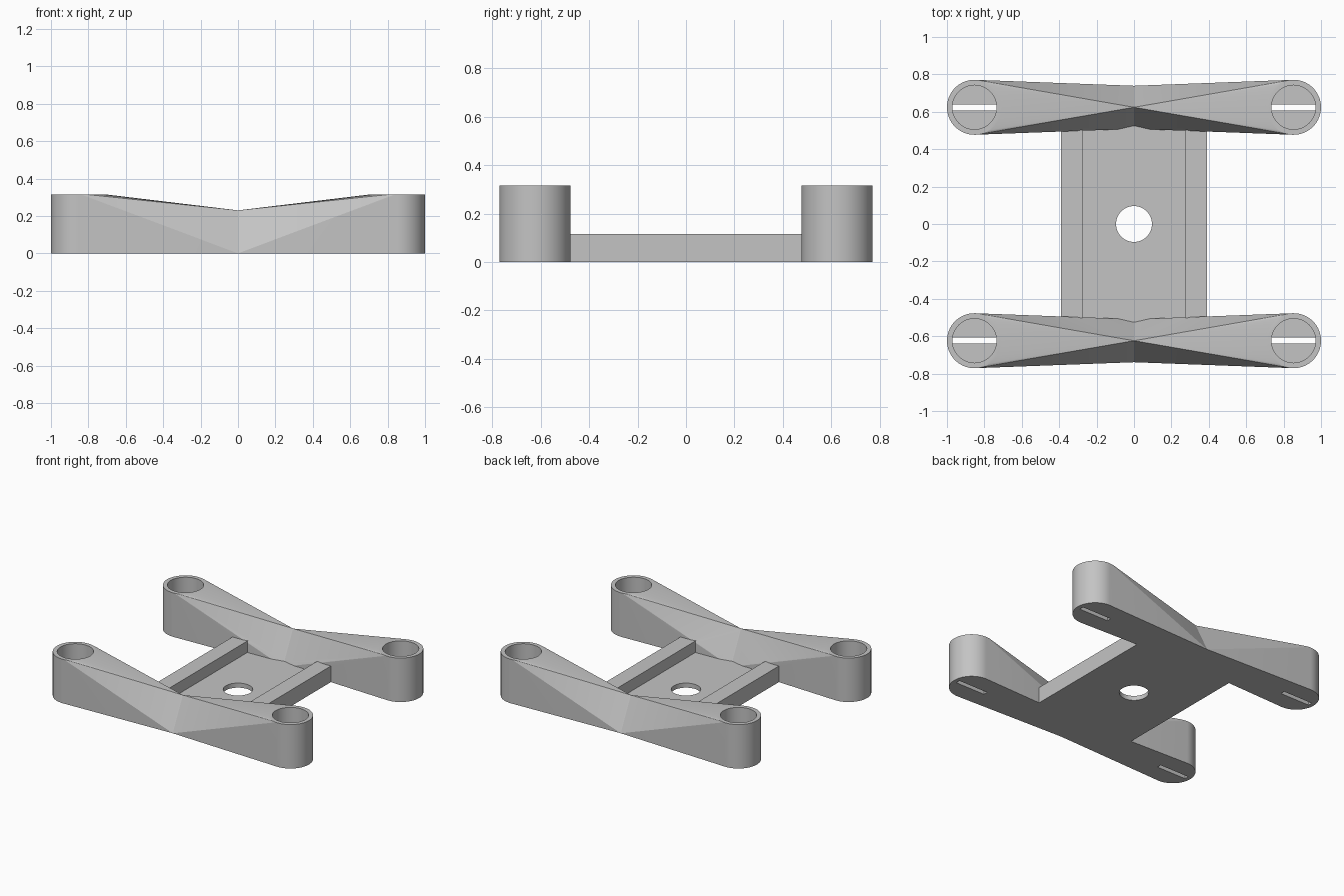
import bpy, bmesh
from math import radians
from mathutils import Matrix

cube = bpy.data.objects.get("Cube")
if cube:
    bpy.data.objects.remove(cube, do_unlink=True)

grey = bpy.data.materials.new("plain grey")
grey.use_nodes = True
GREY = (0.55, 0.55, 0.55, 1)
grey.diffuse_color = GREY
grey.node_tree.nodes["Principled BSDF"].inputs["Base Color"].default_value = GREY

CUP_X, CUP_Y, CUP_R, CUP_H = 0.853, 0.624, 0.147, 0.315
BORE_R, CUP_FLOOR = 0.118, 0.03
PLATE_X, RAIL_IN, RAIL_H, PLATE_H = 0.39, 0.275, 0.115, 0.033
ENDS = (-1, 1)


def finish(name, bm):
    bmesh.ops.recalc_face_normals(bm, faces=bm.faces)
    mesh = bpy.data.meshes.new(name)
    bm.to_mesh(mesh)
    bm.free()
    mesh.materials.append(grey)
    ob = bpy.data.objects.new(name, mesh)
    bpy.context.collection.objects.link(ob)
    return ob


def add_cylinder(bm, x, y, z0, z1, r):
    move = Matrix.Translation((x, y, (z0 + z1) / 2))
    bmesh.ops.create_cone(bm, cap_ends=True, segments=64, radius1=r,
                          radius2=r, depth=z1 - z0, matrix=move)


def add_box(bm, x0, x1, y0, y1, z0, z1):
    move = Matrix.Translation(((x0 + x1) / 2, (y0 + y1) / 2, (z0 + z1) / 2))
    size = Matrix.Diagonal((x1 - x0, y1 - y0, z1 - z0, 1))
    bmesh.ops.create_cube(bm, size=1, matrix=move @ size)


def boolean(target, other, operation):
    mod = target.modifiers.new(operation.lower(), 'BOOLEAN')
    mod.operation, mod.solver, mod.object = operation, 'EXACT', other
    bpy.context.view_layer.objects.active = target
    bpy.ops.object.modifier_apply(modifier=mod.name)
    bpy.data.objects.remove(other, do_unlink=True)


def half_arm(sx, sy):
    """Skin stretched from a round cup to a triangular waist at the middle."""
    bm = bmesh.new()
    add_cylinder(bm, sx * CUP_X, sy * CUP_Y, 0, CUP_H, CUP_R)
    for dy, z in ((-0.115, 0), (0.115, 0), (0, 0.23)):
        bm.verts.new((0, sy * CUP_Y + dy, z))
    bmesh.ops.delete(bm, geom=bm.faces[:], context='FACES_ONLY')
    bmesh.ops.delete(bm, geom=bm.edges[:], context='EDGES_FACES')
    bmesh.ops.convex_hull(bm, input=bm.verts[:])
    bmesh.ops.dissolve_limit(bm, angle_limit=radians(0.1),
                             verts=bm.verts[:], edges=bm.edges[:])
    return finish("half_arm", bm)


# Floor plate with a raised rail on each long side
bm = bmesh.new()
add_box(bm, -PLATE_X, PLATE_X, -CUP_Y, CUP_Y, 0, RAIL_H)
frame = finish("mounting_frame", bm)
bm = bmesh.new()
add_box(bm, -RAIL_IN, RAIL_IN, -1, 1, PLATE_H, 1)
boolean(frame, finish("channel_cutter", bm), 'DIFFERENCE')

# Front and back arms
for sy in ENDS:
    for sx in ENDS:
        boolean(frame, half_arm(sx, sy), 'UNION')

# Centre hole, cup bores and floor slots
bm = bmesh.new()
add_cylinder(bm, 0, 0, -0.1, 0.5, 0.096)
for sx in ENDS:
    for sy in ENDS:
        add_cylinder(bm, sx * CUP_X, sy * CUP_Y, CUP_FLOOR, 0.5, BORE_R)
boolean(frame, finish("bore_cutter", bm), 'DIFFERENCE')
bm = bmesh.new()
for sx in ENDS:
    for sy in ENDS:
        x, y = sx * CUP_X, sy * CUP_Y
        add_box(bm, x - 0.117, x + 0.117, y - 0.016, y + 0.016, -0.1, 0.1)
boolean(frame, finish("slot_cutter", bm), 'DIFFERENCE')

# Smooth round walls, keep hard edges
bpy.ops.object.select_all(action='DESELECT')
frame.select_set(True)
bpy.context.view_layer.objects.active = frame
bpy.ops.object.shade_smooth_by_angle(angle=radians(15))
